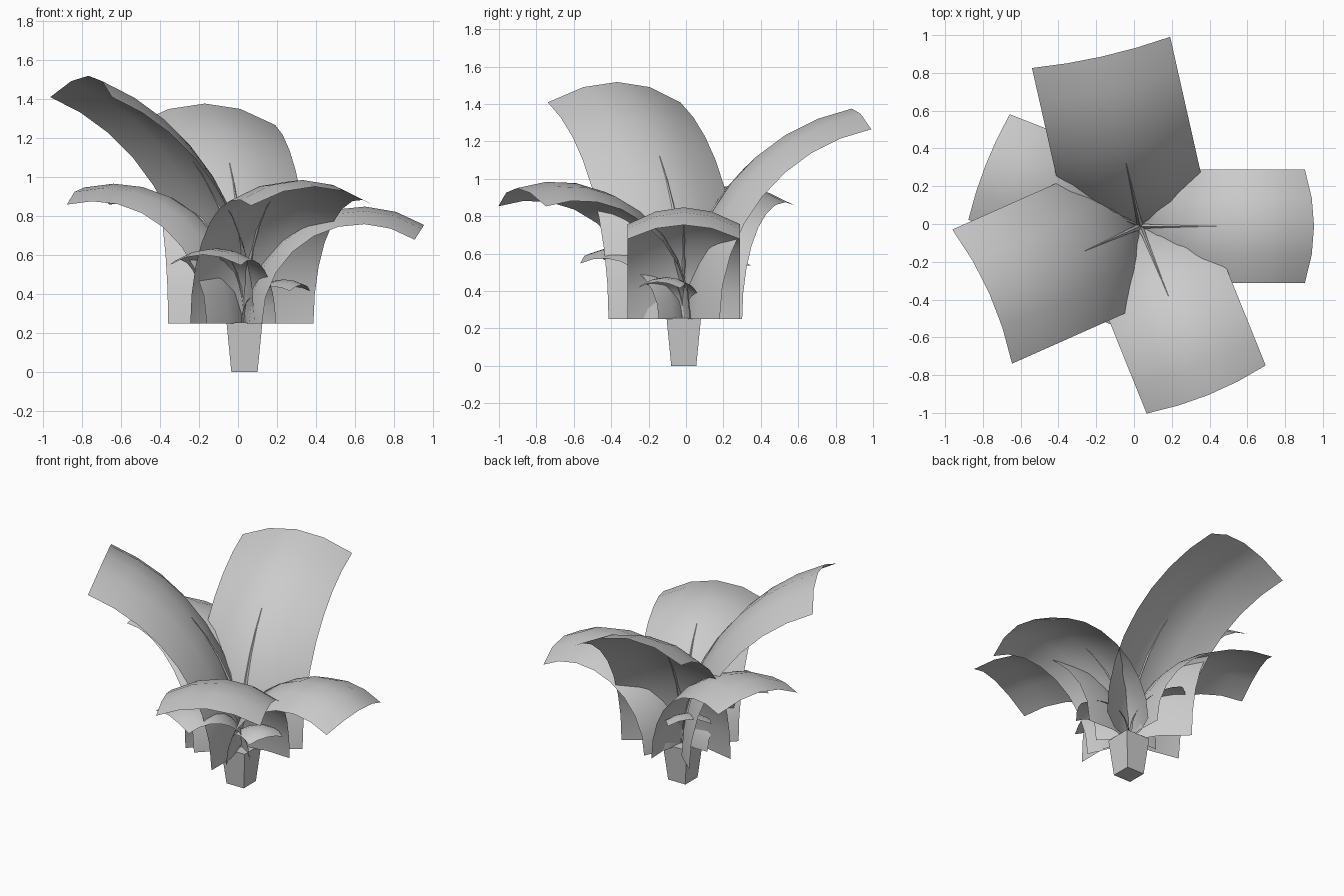
import bpy, bmesh, math
from mathutils import Vector

if "Cube" in bpy.data.objects:
    bpy.data.objects.remove(bpy.data.objects["Cube"], do_unlink=True)

CENTRE = Vector((0.033, -0.012, 0.25))

grey = bpy.data.materials.new("pale_grey")
grey.use_nodes = True
grey.diffuse_color = (0.6, 0.6, 0.6, 1)
grey.node_tree.nodes["Principled BSDF"].inputs["Base Color"].default_value = (0.6, 0.6, 0.6, 1)


def finish(name, bm, angle):
    mesh = bpy.data.meshes.new(name)
    bm.to_mesh(mesh)
    bm.free()
    mesh.materials.append(grey)
    obj = bpy.data.objects.new(name, mesh)
    bpy.context.collection.objects.link(obj)
    bpy.ops.object.select_all(action="DESELECT")
    obj.select_set(True)
    bpy.context.view_layer.objects.active = obj
    bpy.ops.object.shade_smooth_by_angle(angle=math.radians(angle))
    return obj


def arc_frame(heading, radius, bend):
    """Point on the midrib, sideways direction and underside direction."""
    out = Vector((math.cos(heading), math.sin(heading), 0))
    side = Vector((-out.y, out.x, 0))
    up = Vector((0, 0, 1))
    point = CENTRE + out * radius * (1 - math.cos(bend)) + up * radius * math.sin(bend)
    under = out * math.cos(bend) - up * math.sin(bend)
    return point, side, under


def loft(bm, rows, closed=False):
    for a, b in zip(rows, rows[1:]):
        n = len(a)
        for i in range(n if closed else n - 1):
            j = (i + 1) % n
            bm.faces.new((a[i], a[j], b[j], b[i]))


def leaf(name, heading, radius, bend, width, steps=8):
    """Wide arched blade, as a sheet with a curved cross-section."""
    bm = bmesh.new()
    rows = []
    for k in range(steps + 1):
        p, side, under = arc_frame(math.radians(heading), radius, math.radians(bend) * k / steps)
        rows.append([bm.verts.new(p + side * s * width / 2 + under * 0.15 * width * s * s)
                     for s in (-1, -0.5, 0, 0.5, 1)])
    loft(bm, rows)
    finish(name, bm, 60)


def stem(name, heading, radius, bend, thick, steps=6):
    """Tapering spike that follows the lower part of the midrib."""
    bm = bmesh.new()
    rows = []
    for k in range(steps + 1):
        t = k / steps
        p, side, under = arc_frame(math.radians(heading), radius, math.radians(bend) * 0.58 * t)
        r = thick * (1 - 0.95 * t)
        rows.append([bm.verts.new(p + side * r * math.cos(a) + under * r * math.sin(a))
                     for a in (0, math.pi / 2, math.pi, -math.pi / 2)])
    loft(bm, rows, closed=True)
    bm.faces.new(rows[-1])
    bmesh.ops.recalc_face_normals(bm, faces=bm.faces)
    finish(name, bm, 40)


# Square tapered pot
bm = bmesh.new()
rings = [[bm.verts.new((CENTRE.x + x * h, CENTRE.y + y * h, z))
          for x, y in ((-1, -1), (1, -1), (1, 1), (-1, 1))]
         for h, z in ((0.067, 0), (0.092, 0.255))]
loft(bm, rings, closed=True)
for ring in rings:
    bm.faces.new(ring)
bmesh.ops.recalc_face_normals(bm, faces=bm.faces)
finish("pot", bm, 30)

# Leaves: heading, arc radius, bend angle, width
leaves = {
    "tall_back": (102.7, 1.148, 78.6, 0.75),
    "tall_front": (204, 1.356, 69.2, 0.777),
    "mid_front": (-68, 0.736, 108, 0.68),
    "mid_back": (158.6, 0.715, 103.4, 0.60),
    "low_side": (0, 0.598, 122.6, 0.60),
    "small_front": (247, 0.385, 114, 0.40),
    "small_side": (-25, 0.225, 118, 0.25),
    "small_back": (132, 0.33, 95, 0.28),
}
for name, (heading, radius, bend, width) in leaves.items():
    leaf(name + "_leaf", heading, radius, bend, width)
    stem(name + "_stem", heading, radius, bend, 0.026 * width)
